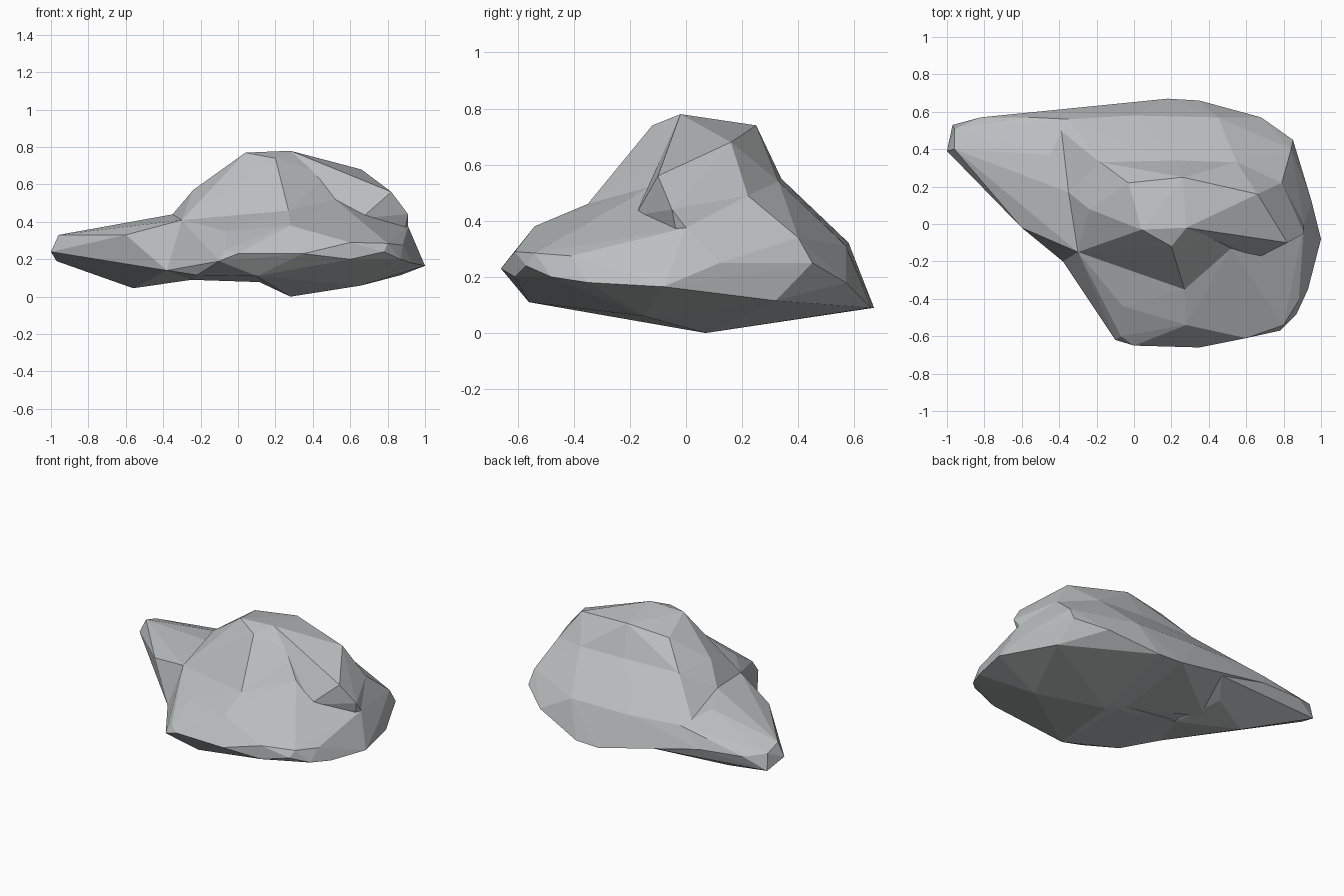
import bpy, bmesh

stone = bpy.data.materials.new("grey stone")
stone.diffuse_color = (0.50, 0.52, 0.53, 1)


def chunk(name, points):
    """One faceted block: the convex hull of a few corner points."""
    bm = bmesh.new()
    for p in points:
        bm.verts.new(p)
    bmesh.ops.convex_hull(bm, input=bm.verts[:])
    loose = [v for v in bm.verts if not v.link_faces]
    bmesh.ops.delete(bm, geom=loose, context='VERTS')
    bmesh.ops.recalc_face_normals(bm, faces=bm.faces[:])
    me = bpy.data.meshes.new(name)
    bm.to_mesh(me)
    bm.free()
    me.materials.append(stone)
    ob = bpy.data.objects.new(name, me)
    bpy.context.collection.objects.link(ob)
    return ob


# corners shared between neighbouring blocks
keel = (0.28, 0.07, 0.0)
east = (1.0, -0.08, 0.165)
east_lip = (0.91, 0.0, 0.375)
east_back = (0.95, 0.12, 0.25)
saddle = (-0.35, 0.17, 0.44)
west = (-0.30, -0.15, 0.41)
brow = (0.27, -0.35, 0.46)
back_left = (-0.35, 0.56, 0.34)
crest_front = (0.28, -0.02, 0.78)
crest_back = (0.26, 0.25, 0.74)
notch = (0.48, -0.04, 0.65)
groove = (0.52, -0.13, 0.52)
ledge = (0.22, 0.34, 0.55)
ledge_right = (0.55, 0.33, 0.54)

# summit block with the crest
summit = chunk("rock", [
    crest_front, crest_back, notch, groove, ledge, saddle, west, brow,
    (0.04, -0.03, 0.77), (0.20, -0.12, 0.74), (-0.03, 0.22, 0.71),
    (-0.24, 0.08, 0.57), (-0.18, 0.33, 0.555),
    (0.1, 0.05, 0.085), (-0.2, 0.0, 0.095), (0.2, 0.45, 0.10),
    (-0.3, 0.3, 0.095), (-0.3, -0.1, 0.12)])

# right shoulder of the summit
shoulder = chunk("shoulder", [
    crest_front, crest_back, notch, groove, ledge, ledge_right,
    (0.66, 0.16, 0.68), (0.82, -0.10, 0.56), (0.91, -0.05, 0.44),
    (0.79, 0.22, 0.49), (0.66, -0.18, 0.42), east_lip,
    (0.3, 0.0, 0.15), (0.3, 0.3, 0.15), (0.85, 0.0, 0.18)])

# low shelf along the front
shelf = chunk("front_shelf", [
    (-0.10, -0.62, 0.19), (0.0, -0.65, 0.23), (0.35, -0.66, 0.23),
    (0.10, -0.56, 0.11), (0.60, -0.61, 0.20), (0.78, -0.57, 0.24),
    (0.87, -0.48, 0.20), (0.93, -0.35, 0.18), east, east_lip, east_back,
    (0.66, -0.15, 0.06), (-0.22, -0.40, 0.115), (-0.38, -0.20, 0.14),
    (-0.07, -0.60, 0.25), (-0.06, -0.44, 0.35), (0.28, -0.54, 0.38),
    (0.60, -0.61, 0.29), (0.80, -0.54, 0.285), (0.88, -0.41, 0.275),
    (0.66, -0.42, 0.345), groove, brow, west,
    (-0.25, 0.10, 0.09), (0.1, 0.05, 0.085)])

# belly that the rock rests on
belly = chunk("belly", [
    keel, east, (0.10, -0.56, 0.11), (0.60, -0.61, 0.20),
    (0.1, 0.05, 0.085), (0.66, -0.15, 0.06), (0.87, 0.32, 0.115),
    (0.35, 0.66, 0.09), (0.18, 0.67, 0.09), (0.3, 0.0, 0.3)])

# long slope down the back
slope = chunk("back_slope", [
    east, east_lip, east_back, (0.87, 0.32, 0.115), (0.85, 0.45, 0.25),
    (0.84, 0.40, 0.34), (0.68, 0.57, 0.18), (0.35, 0.66, 0.09),
    (0.18, 0.67, 0.09), (-0.18, 0.61, 0.16), (0.45, 0.57, 0.31),
    (0.0, 0.58, 0.32), (0.50, 0.45, 0.42), ledge, ledge_right,
    (-0.18, 0.33, 0.555), (0.79, 0.22, 0.49), back_left, saddle,
    (-0.35, 0.25, 0.09), (0.1, 0.05, 0.085), (-0.52, 0.60, 0.24)])

# tapering spur to the left
spur = chunk("left_spur", [
    (-1.0, 0.39, 0.24), (-0.97, 0.53, 0.19), (-0.96, 0.40, 0.33),
    (-0.96, 0.51, 0.295), (-0.82, 0.57, 0.26), (-0.52, 0.60, 0.24),
    (-0.78, 0.20, 0.20), (-0.60, -0.02, 0.33), (-0.45, -0.10, 0.16),
    (-0.56, 0.34, 0.045), (-0.25, 0.10, 0.09), (-0.30, 0.45, 0.10),
    (-0.55, 0.57, 0.31), (-0.70, 0.38, 0.365), (-0.45, 0.37, 0.405),
    saddle, west, (-0.38, -0.20, 0.14), back_left, (-0.18, 0.61, 0.16)])

# fuse the blocks into one rock
bpy.context.view_layer.objects.active = summit
summit.select_set(True)
for part in (shoulder, shelf, belly, slope, spur):
    mod = summit.modifiers.new("fuse", 'BOOLEAN')
    mod.operation = 'UNION'
    mod.solver = 'EXACT'
    mod.object = part
    bpy.ops.object.modifier_apply(modifier=mod.name)
    bpy.data.objects.remove(part)
